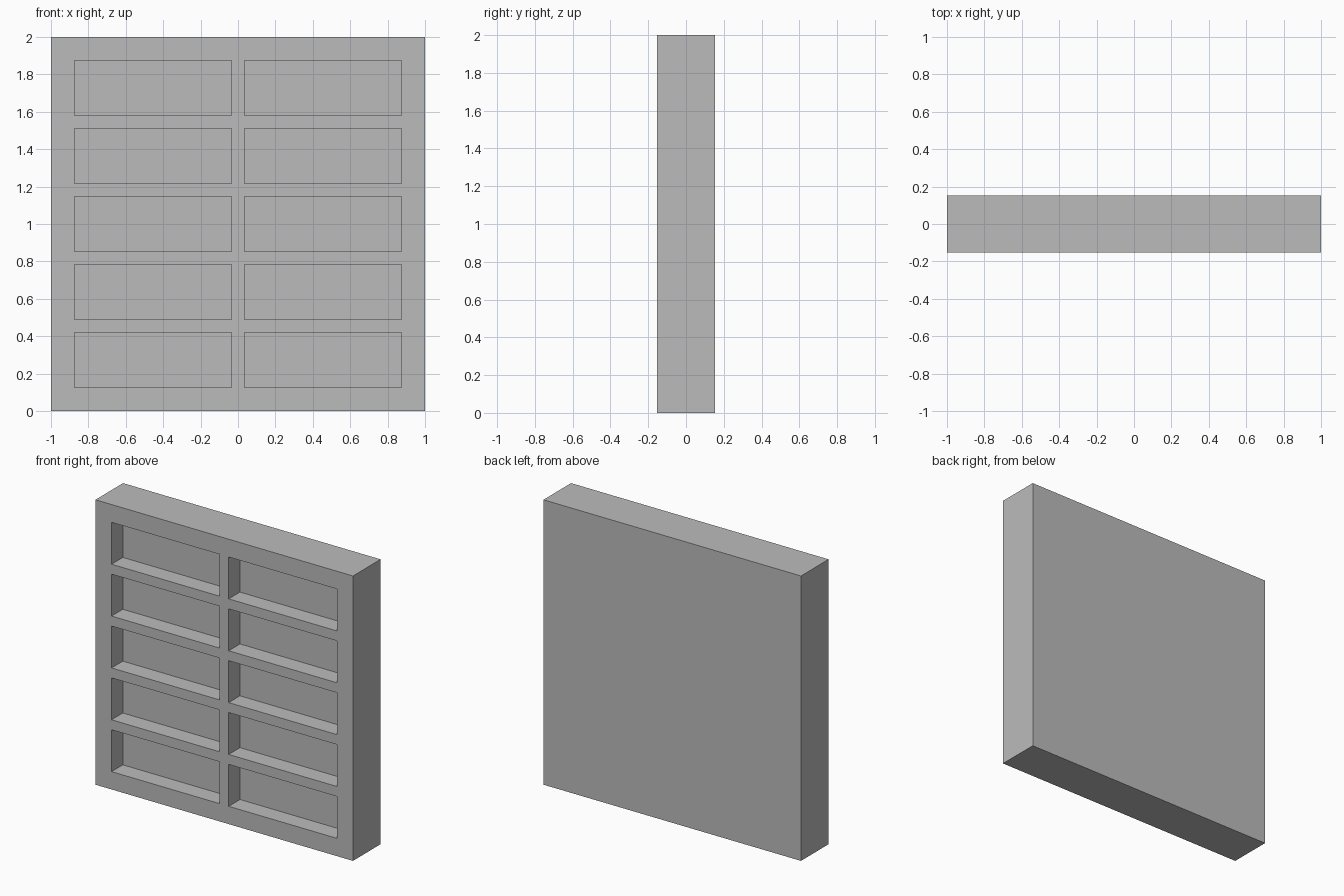
import bpy
import bmesh

WIDTH, HEIGHT, DEPTH = 2.0, 2.0, 0.306
COLUMNS, ROWS = 2, 5
MARGIN, BAR, RECESS = 0.125, 0.07, 0.125

cube = bpy.data.objects.get("Cube")
if cube:
    bpy.data.objects.remove(cube, do_unlink=True)

grey = bpy.data.materials.new("plain grey")
grey.use_nodes = True
colour = (0.5, 0.5, 0.5, 1)
grey.diffuse_color = colour
grey.node_tree.nodes["Principled BSDF"].inputs["Base Color"].default_value = colour


def cuts(size, count, start):
    """Edges of the panel, then both sides of each opening."""
    opening = (size - 2 * MARGIN - (count - 1) * BAR) / count
    marks = [start]
    for i in range(count):
        low = start + MARGIN + i * (opening + BAR)
        marks += [low, low + opening]
    return marks + [start + size]


# Slab with a front face divided into frame and openings
xs = cuts(WIDTH, COLUMNS, -WIDTH / 2)
zs = cuts(HEIGHT, ROWS, 0)
front, back = -DEPTH / 2, DEPTH / 2
bm = bmesh.new()
grid = [[bm.verts.new((x, front, z)) for z in zs] for x in xs]
openings = []
for i in range(len(xs) - 1):
    for j in range(len(zs) - 1):
        face = bm.faces.new((grid[i][j], grid[i + 1][j],
                             grid[i + 1][j + 1], grid[i][j + 1]))
        if i % 2 and j % 2:
            openings.append(face)

# Outer sides and back
rim = [e for e in bm.edges if e.is_boundary]
sides = bmesh.ops.extrude_edge_only(bm, edges=rim)["geom"]
for v in sides:
    if isinstance(v, bmesh.types.BMVert):
        v.co.y = back
bmesh.ops.holes_fill(bm, edges=[e for e in bm.edges if e.is_boundary], sides=0)

# Push the openings in to form recessed compartments
pushed = bmesh.ops.extrude_discrete_faces(bm, faces=openings)["faces"]
for face in pushed:
    for v in face.verts:
        v.co.y = front + RECESS

bmesh.ops.recalc_face_normals(bm, faces=bm.faces)
mesh = bpy.data.meshes.new("recessed_panel")
bm.to_mesh(mesh)
bm.free()
mesh.materials.append(grey)
panel = bpy.data.objects.new("recessed_panel", mesh)
bpy.context.collection.objects.link(panel)
